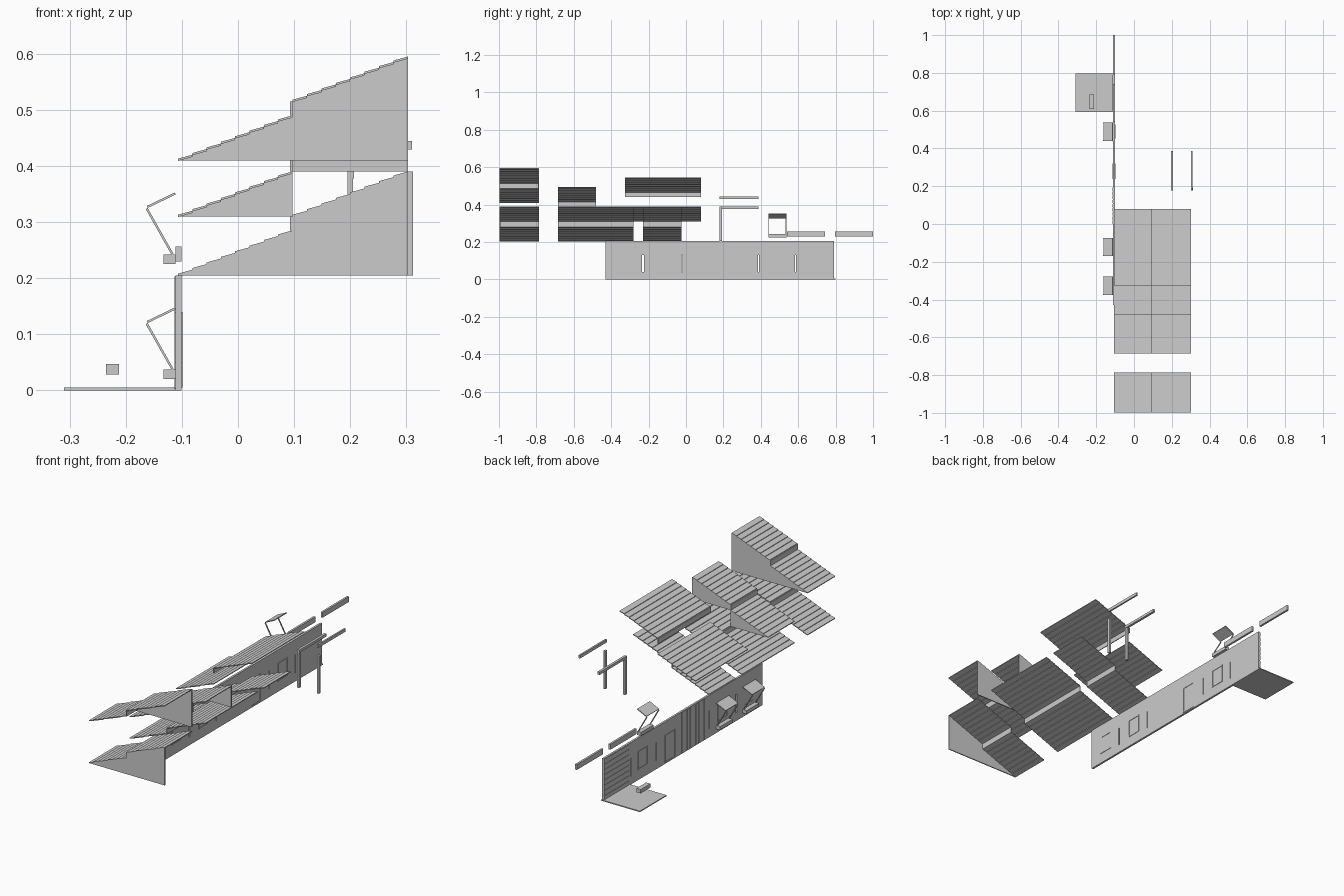
import bpy
import bmesh

old = bpy.data.objects.get("Cube")
if old:
    bpy.data.objects.remove(old, do_unlink=True)

grey = bpy.data.materials.new("plain grey")
grey.use_nodes = True
grey.diffuse_color = (0.6, 0.6, 0.6, 1)
grey.node_tree.nodes["Principled BSDF"].inputs["Base Color"].default_value = (0.6, 0.6, 0.6, 1)


def prism(name, profile, y0, y1):
    """Extrude an (x, z) profile along y."""
    bm = bmesh.new()
    face = bm.faces.new([bm.verts.new((x, y0, z)) for x, z in profile])
    new = bmesh.ops.extrude_face_region(bm, geom=[face])["geom"]
    verts = [v for v in new if isinstance(v, bmesh.types.BMVert)]
    bmesh.ops.translate(bm, verts=verts, vec=(0, y1 - y0, 0))
    bmesh.ops.recalc_face_normals(bm, faces=bm.faces)
    mesh = bpy.data.meshes.new(name)
    bm.to_mesh(mesh)
    bm.free()
    mesh.materials.append(grey)
    obj = bpy.data.objects.new(name, mesh)
    bpy.context.collection.objects.link(obj)
    return obj


def box(name, x0, x1, y0, y1, z0, z1):
    return prism(name, [(x0, z0), (x1, z0), (x1, z1), (x0, z1)], y0, y1)


def strut(name, a, b, thick, y0, y1):
    """Thin slanted bar or sheet between two (x, z) points."""
    (ax, az), (bx, bz) = a, b
    length = ((bx - ax) ** 2 + (bz - az) ** 2) ** 0.5
    nx, nz = -(bz - az) / length * thick, (bx - ax) / length * thick
    return prism(name, [a, b, (bx + nx, bz + nz), (ax + nx, az + nz)], y0, y1)


EAVE, MID, RIDGE = -0.107, 0.097, 0.303
RISE, STEP, ROWS = 0.08, 0.025, 8


def shingles(name, x0, x1, z, y0, y1):
    """Overlapping rows of planks as one saw-toothed sheet."""
    top, under = [], []
    dx, dz, lap = (x1 - x0) / ROWS, RISE / ROWS, 0.003
    for i in range(ROWS):
        xa, za = x0 + i * dx, z + i * dz
        top += [(xa, za + lap), (xa + dx, za + dz)]
        under += [(xa, za - 0.001), (xa + dx, za + dz - lap - 0.001)]
    return prism(name, top + under[::-1], y0, y1)


def lower_roof(name, z, y0, y1):
    shingles(name + "_lower_shingles", EAVE, MID, z, y0, y1)


def upper_roof(name, z, y0, y1):
    """Upper slope with the riser board below its lower edge; z is the riser foot."""
    box(name + "_riser", MID - 0.004, MID, y0, y1, z, z + STEP)
    shingles(name + "_upper_shingles", MID, RIDGE, z + STEP, y0, y1)


def full_roof(name, z, y0, y1):
    lower_roof(name, z, y0, y1)
    upper_roof(name, z + RISE, y0, y1)


def gable(name, z, y, lower=True, upper=True):
    low = [(EAVE, z), (MID, z + RISE)] if lower else [(MID, z)]
    foot = z + RISE if lower else z
    high = [(MID, foot + STEP), (RIDGE, foot + STEP + RISE), (RIDGE, z)] if upper else [(MID, z)]
    prism(name, low + high, y, y + 0.005)


# Roof sections
full_roof("front_roof", 0.205, -0.998, -0.785)
gable("front_gable", 0.205, -0.998)
full_roof("raised_front_roof", 0.41, -0.998, -0.785)
gable("raised_front_gable", 0.41, -0.79)
full_roof("long_roof", 0.205, -0.685, -0.28)
full_roof("short_roof", 0.205, -0.23, -0.025)
lower_roof("middle_roof", 0.31, -0.685, -0.48)
gable("middle_gable", 0.31, -0.485, upper=False)
upper_roof("raised_middle_roof", 0.39, -0.685, -0.48)
gable("raised_middle_gable", 0.39, -0.485, lower=False)
lower_roof("rear_roof", 0.31, -0.325, 0.08)
upper_roof("raised_rear_roof", 0.44, -0.325, 0.08)

# Wall panels separated by narrow slits
WX0, WX1, TOP = -0.111, -0.101, 0.205
slits = [(-0.23, 0.01), (-0.022, 0.004), (0.387, 0.004), (0.585, 0.004)]
start = -0.43
for y, width in slits + [(0.792, 0)]:
    box("wall_panel", WX0, WX1, start, y - width / 2, 0, TOP)
    if width:
        for z0, z1 in ((0, 0.04), (0.13, TOP)):
            box("wall_link", WX0, WX1, y - width / 2, y + width / 2, z0, z1)
    start = y + width / 2


def frame(name, yc, width, z0, z1):
    """Flat frame on both faces of the wall."""
    for x in (WX0 - 0.002, WX1):
        for s in (-1, 1):
            edge = yc + s * width / 2
            box(name + "_jamb", x, x + 0.002, edge - 0.003, edge + 0.003, z0, z1)
        box(name + "_head", x, x + 0.002, yc - width / 2, yc + width / 2, z1 - 0.005, z1)
        box(name + "_rail", x, x + 0.002, yc - width / 2, yc + width / 2, z0, z0 + 0.005)


for y in (-0.325, -0.122, 0.49):
    frame("window_frame", y, 0.07, 0.05, 0.14)
frame("door_frame", 0.28, 0.075, 0.005, 0.14)

# Siding on the outer face
for i in range(8):
    z = i * TOP / 8
    box("siding_board", WX0 - 0.002, WX0, 0.60, 0.79, z + 0.002, z + TOP / 8 - 0.002)
for i in range(9):
    y = 0.0 + i * 0.022
    box("upright_board", WX0 - 0.002, WX0, y, y + 0.018, 0.002, TOP - 0.002)

# Floor with a small block above it
box("floor", -0.31, -0.101, 0.593, 0.798, 0, 0.005)
box("small_block", -0.235, -0.212, 0.61, 0.685, 0.028, 0.047)

# Awnings with ledge boxes
for y0, z in ((-0.375, 0), (-0.17, 0), (0.44, 0.205)):
    y1 = y0 + 0.097
    box("awning_ledge", -0.133, -0.111, y0, y1, z + 0.02, z + 0.037)
    strut("awning_panel", (-0.161, z + 0.12), (-0.111, z + 0.144), 0.004, y0, y1)
    for y in (y0, y1 - 0.005):
        strut("awning_arm", (-0.113, z + 0.035), (-0.161, z + 0.12), 0.004, y, y + 0.005)

# Loose rails, posts and beams
for y0, y1 in ((0.54, 0.742), (0.797, 1.0)):
    box("wall_rail", -0.111, -0.101, y0, y1, 0.23, 0.256)
for x in (0.195, 0.302):
    box("post", x, x + 0.01, 0.178, 0.192, 0.205, 0.39)
box("low_beam", 0.195, 0.207, 0.178, 0.387, 0.378, 0.391)
box("high_beam", 0.302, 0.31, 0.18, 0.387, 0.429, 0.444)
